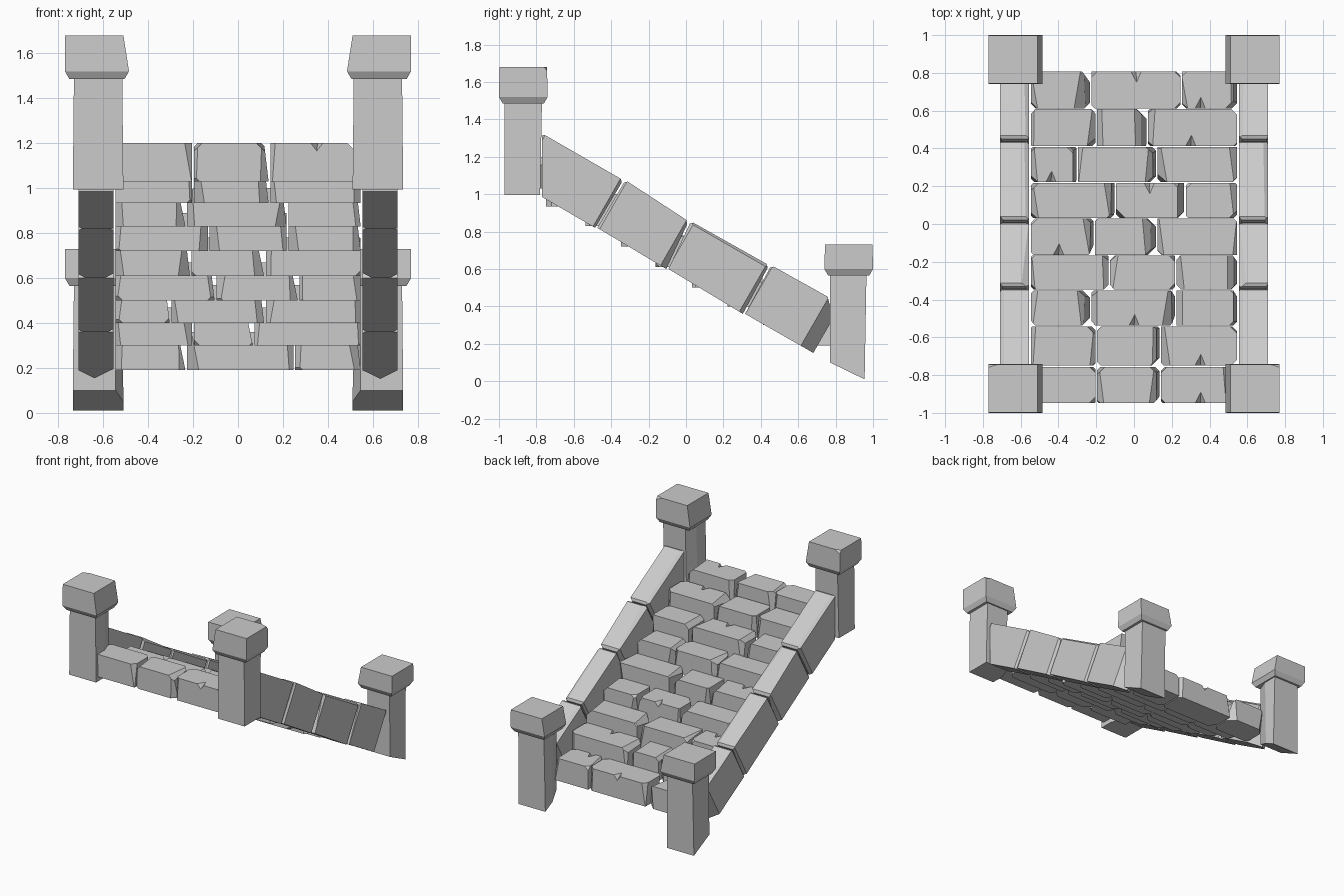
import bpy, bmesh, random
from mathutils import Vector as V

if "Cube" in bpy.data.objects:
    bpy.data.objects.remove(bpy.data.objects["Cube"])

random.seed(4)


def finish(name, bm):
    me = bpy.data.meshes.new(name)
    bm.to_mesh(me)
    bm.free()
    ob = bpy.data.objects.new(name, me)
    bpy.context.collection.objects.link(ob)
    return ob


def add_stone(target, pts, cuts=()):
    """Add a convex stone; each cut is (point, outward normal)."""
    bm = bmesh.new()
    for p in pts:
        bm.verts.new(p)
    bmesh.ops.convex_hull(bm, input=bm.verts[:])
    bmesh.ops.dissolve_limit(bm, angle_limit=0.02, verts=bm.verts[:], edges=bm.edges[:])
    for co, no in cuts:
        geom = bm.verts[:] + bm.edges[:] + bm.faces[:]
        r = bmesh.ops.bisect_plane(bm, geom=geom, plane_co=co, plane_no=no,
                                   dist=1e-5, clear_outer=True)
        edges = [e for e in bm.edges if e.is_boundary]
        if edges:
            bmesh.ops.holes_fill(bm, edges=edges, sides=0)
    bmesh.ops.recalc_face_normals(bm, faces=bm.faces[:])
    tmp = bpy.data.meshes.new("tmp")
    bm.to_mesh(tmp)
    bm.free()
    target.from_mesh(tmp)
    bpy.data.meshes.remove(tmp)


def rect(x0, x1, y0, y1, z):
    return [V((x, y, z)) for x in (x0, x1) for y in (y0, y1)]


# Steps: nine rows of three chipped bricks
seams = [(-.20, .14), (-.20, .14), (-.23, .22), (-.13, .22), (-.21, .12),
         (-.10, .27), (-.30, .12), (-.20, .07), (-.23, .25)]
rows_y = [-.95, -.75, -.54, -.35, -.165, .03, .22, .41, .61, .81]
bottoms = [1.03, .935, .83, .72, .61, .50, .40, .30, .19]
# Chips along the step edges: row, x, edge (0 = -y edge, 1 = +y edge)
chips = [(8, .01, 1), (8, .35, 0), (7, .30, 0), (6, -.44, 0), (5, .08, 1),
         (4, -.40, 0), (2, 0, 0), (1, .35, 0), (0, .35, 0)]
for i, (sm, zb) in enumerate(zip(seams, bottoms)):
    bm = bmesh.new()
    y0, y1, zt = rows_y[i] + .002, rows_y[i + 1] - .002, zb + .17
    if i == 0:
        y1 -= .006
    xs = [-.55, *sm, .55]
    for a, b in zip(xs, xs[1:]):
        a, b = a + .004, b - .004
        slant = random.choice((0, .02, .035))
        pts = rect(a, b, y0, y1, zb) + rect(a, b - slant, y0, y1, zt)
        cuts = []
        for s, x in ((-1, a), (1, b)):
            for dy, dz in ((1, 0), (-1, 0), (0, 1), (1, 1), (-1, -1)):
                if random.random() < .2:
                    continue
                c = random.uniform(.012, .035)
                y = y1 if dy > 0 else y0 if dy < 0 else (y0 + y1) / 2
                z = zt if dz > 0 else zb if dz < 0 else (zb + zt) / 2
                tx = x - (slant if s > 0 and dz > 0 else slant / 2 if s > 0 and dz == 0 else 0)
                tilt = random.uniform(-.2, .2)
                no = V((s, dy if dy else tilt, dz if dz else tilt))
                cuts.append((V((tx - s * c, y, z)), no))
        add_stone(bm, pts, cuts)
    step = finish(f"step_{i + 1}", bm)

    cb = bmesh.new()
    for row, x, e in chips:
        if row == i:
            y, d = (y1, 1) if e else (y0, -1)
            add_stone(cb, [(x - .04, y + d * .01, zt + .01), (x + .04, y + d * .01, zt + .01),
                           (x + .005, y - d * .075, zt + .01), (x, y + d * .01, zt - .04)])
    if cb.verts:
        cutter = finish("chip_cutter", cb)
        cutter.hide_render = True
        mod = step.modifiers.new("chips", 'BOOLEAN')
        mod.operation, mod.solver, mod.object = 'DIFFERENCE', 'EXACT', cutter
        bpy.context.view_layer.objects.active = step
        bpy.ops.object.modifier_apply(modifier=mod.name)
        bpy.data.objects.remove(cutter)
    else:
        cb.free()

# Sloping side rails: four blocks between (y, z) joint pairs, top and bottom
top = [(-.77, 1.325), (-.33, 1.075), (.02, .855), (.45, .62), (.77, .445)]
bot = [(-.77, .985), (-.48, .82), (-.10, .60), (.31, .36), (.77, .10)]
for s, side in ((-1, "left"), (1, "right")):
    bm = bmesh.new()
    for k in range(4):
        g0, g1 = (.006 if k else 0), (.006 if k < 3 else 0)
        prof = [V((0, top[k][0] + g0, top[k][1])), V((0, top[k + 1][0] - g1, top[k + 1][1])),
                V((0, bot[k + 1][0] - g1, bot[k + 1][1])), V((0, bot[k][0] + g0, bot[k][1]))]
        pts = [p + V((s * x, 0, 0)) for p in prof for x in (.555, .71)]
        cuts = []
        along = V((0, .87, -.5))
        for p, d in ((prof[0], -along), (prof[1], along)):
            for x, sx in ((.555, -s), (.71, s)):
                c = random.uniform(.008, .02)
                cuts.append((V((s * x, 0, 0)) + p - V((sx * c, 0, 0)), d + V((sx, 0, 0))))
            cuts.append((V((s * .63, 0, 0)) + p - d * .015, d + V((0, .5, .87))))
        up = V((s * random.choice((-.6, .6)), .5, .87))
        edge_x = .71 if up.x * s > 0 else .555
        cuts.append((V((s * edge_x, 0, -.015)) + (prof[0] + prof[1]) / 2, up))
        add_stone(bm, pts, cuts)
    finish(f"{side}_rail", bm)

# Corner posts with overhanging caps
for s, side in ((-1, "left"), (1, "right")):
    for end, y0, y1, z0, z1, zc in (("upper", -.97, -.77, (.995, .995), 1.50, 1.68),
                                    ("lower", .77, .965, (.10, .01), .58, .73)):
        bm = bmesh.new()
        pts = [V((s * x, y, z)) for x in (.51, .735)
               for y, z in ((y0, z0[0]), (y1 - .01, z0[1]))]
        pts += rect(s * .515, s * .73, y0, y1, z1)
        yi, d = (y1, 1) if end == "upper" else (y0, -1)
        cuts = [(V((s * .545, yi, 1)), V((-s, d * .35, 0)))]
        add_stone(bm, pts, cuts)
        finish(f"{side}_{end}_post", bm)

        bm = bmesh.new()
        ya, yb = (-1.0, -.74) if end == "upper" else (.74, 1.0)
        pts = rect(s * .505, s * .75, ya + .02, yb - .02, z1 - .015)
        pts += rect(s * .485, s * .77, ya, yb, z1 + .02)
        pts += rect(s * .51, s * .77, ya + .003, yb - .003, zc)
        cuts = [(V((s * .77, yb, zc - .025)), V((s * .25, .8, .6)))] if end == "upper" else []
        add_stone(bm, pts, cuts)
        finish(f"{side}_{end}_cap", bm)
